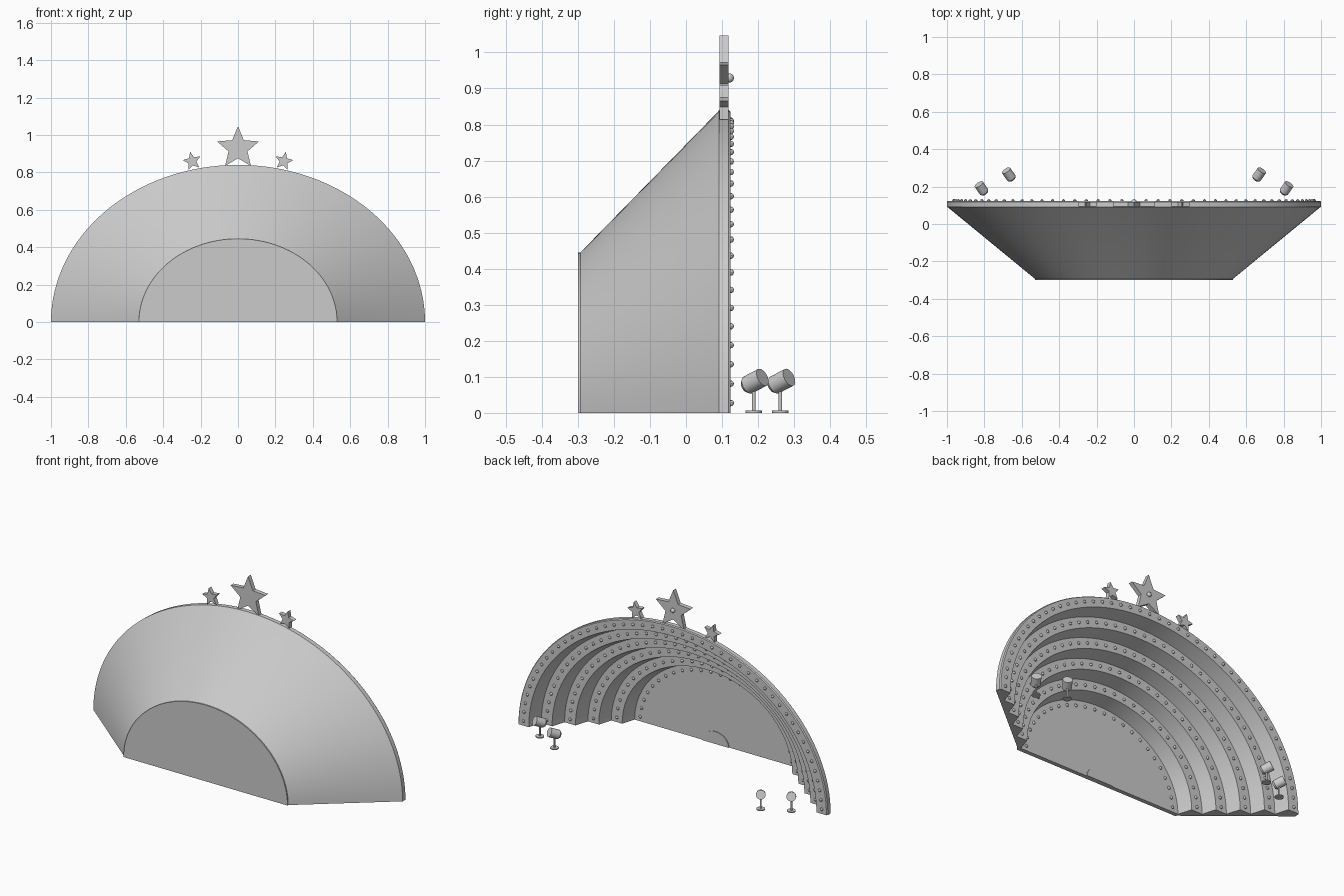
import bpy, bmesh
from math import pi, sin, cos, radians
from mathutils import Vector, Matrix

if "Cube" in bpy.data.objects:
    bpy.data.objects.remove(bpy.data.objects["Cube"])

grey = bpy.data.materials.new("plain grey")
grey.use_nodes = True
colour = (0.6, 0.6, 0.6, 1)
grey.diffuse_color = colour
grey.node_tree.nodes["Principled BSDF"].inputs["Base Color"].default_value = colour

RISE = 0.84        # arch height relative to half width
RINGS = 6
RING_GAP = 0.095   # change of radius between rings
RING_STEP = 0.08   # change of depth between rings


def finish(name, bm, smooth=True):
    bmesh.ops.recalc_face_normals(bm, faces=bm.faces)
    mesh = bpy.data.meshes.new(name)
    bm.to_mesh(mesh)
    bm.free()
    mesh.materials.append(grey)
    obj = bpy.data.objects.new(name, mesh)
    bpy.context.collection.objects.link(obj)
    if smooth:
        bpy.ops.object.select_all(action="DESELECT")
        obj.select_set(True)
        bpy.context.view_layer.objects.active = obj
        bpy.ops.object.shade_smooth_by_angle(angle=radians(30))
    return obj


def ring_place(k):
    """Radius and depth of the middle of ring k, counted from the mouth."""
    return 0.965 - RING_GAP * k, 0.124 - RING_STEP * k


def arch_sweep(name, profile, segments):
    """Sweep a closed (radius, depth) profile over a half ellipse."""
    bm = bmesh.new()
    rows = []
    for i in range(segments + 1):
        t = pi * i / segments
        rows.append([bm.verts.new((r * cos(t), y, r * sin(t) * RISE)) for r, y in profile])
    n = len(profile)
    for a, b in zip(rows, rows[1:]):
        for j in range(n - 1):
            bm.faces.new((a[j], a[j + 1], b[j + 1], b[j]))
    bm.faces.new(rows[0])
    bm.faces.new(rows[-1])
    bmesh.ops.remove_doubles(bm, verts=bm.verts, dist=1e-5)
    return finish(name, bm)


# Shell: conical outside, stepped rings inside, flat end wall
profile = [(0, -0.3), (0.53, -0.3), (0.53, -0.293), (0.99, 0.085),
           (1, 0.092), (1, 0.118), (0.995, 0.124)]
for k in range(RINGS):
    r, y = ring_place(k)
    if k:
        profile.append((r + 0.035, y))
    if k < RINGS - 1:
        profile.append((r - 0.035, y))
profile.append((0, ring_place(RINGS - 1)[1]))
arch_sweep("shell", profile, 64)

# Half-round plate at the foot of the end wall
wall_y = ring_place(RINGS - 1)[1]
arch_sweep("wall_plate", [(0, wall_y - 0.002), (0.085, wall_y - 0.002),
                          (0.085, wall_y + 0.005), (0, wall_y + 0.005)], 20)

# Bulbs along every ring
bm = bmesh.new()
for k in range(RINGS):
    r, y = ring_place(k)
    count = round(47 * r / 0.965)
    for i in range(count):
        t = pi * (i + 0.5) / count
        bmesh.ops.create_uvsphere(bm, u_segments=10, v_segments=6, radius=0.009,
                                  matrix=Matrix.Translation((r * cos(t), y, r * sin(t) * RISE)))
finish("ring_bulbs", bm)


# Stars on top of the arch
def star(name, x, z, radius, tilt):
    bm = bmesh.new()
    verts = []
    for i in range(10):
        a = pi / 2 + tilt + i * pi / 5
        r = radius * (0.45 if i % 2 else 1)
        verts.append(bm.verts.new((x + r * cos(a), 0.093, z + r * sin(a))))
    face = bm.faces.new(verts)
    extruded = bmesh.ops.extrude_face_region(bm, geom=[face])["geom"]
    bmesh.ops.translate(bm, vec=(0, 0.025, 0),
                        verts=[v for v in extruded if isinstance(v, bmesh.types.BMVert)])
    finish(name, bm, smooth=False)


star("large_star", 0, 0.929, 0.118, 0)
for side, label in ((1, "left"), (-1, "right")):
    star(label + "_small_star", side * 0.245, 0.86, 0.051, -side * radians(12))

bm = bmesh.new()
bmesh.ops.create_uvsphere(bm, u_segments=16, v_segments=10, radius=0.013,
                          matrix=Matrix.Translation((0, 0.12, 0.929)))
finish("star_bulb", bm)


# Spotlights on stands
def spotlight(name, x, y, side):
    bm = bmesh.new()

    def rod(centre, axis, r1, r2, depth):
        turn = Vector(axis).to_track_quat("Z", "Y").to_matrix().to_4x4()
        bmesh.ops.create_cone(bm, cap_ends=True, segments=20, radius1=r1, radius2=r2,
                              depth=depth, matrix=Matrix.Translation(centre) @ turn)

    up = (0, 0, 1)
    axis = Vector((side * 0.55, 0.8, 0.42)).normalized()
    middle = Vector((x, y, 0.086))
    rod((x, y, 0.003), up, 0.023, 0.023, 0.006)
    rod((x, y, 0.035), up, 0.005, 0.005, 0.066)
    rod(middle + axis * 0.005, axis, 0.026, 0.026, 0.054)
    rod(middle - axis * 0.027, axis, 0.018, 0.026, 0.01)
    finish(name, bm)


for side, label in ((1, "left"), (-1, "right")):
    spotlight(label + "_outer_spotlight", side * 0.813, 0.188, side)
    spotlight(label + "_inner_spotlight", side * 0.667, 0.262, side)
